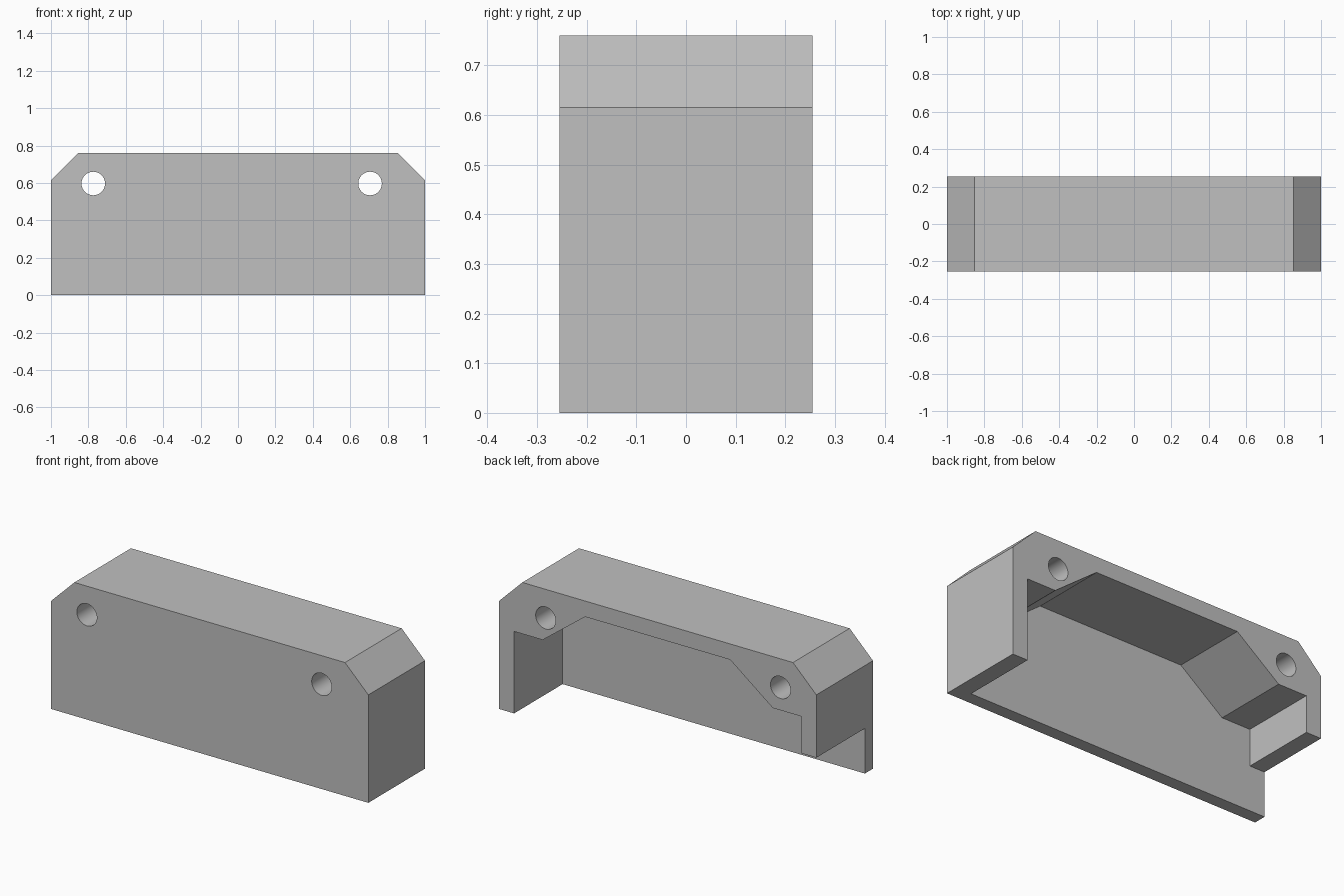
import bpy, bmesh, math
from mathutils import Matrix

cube = bpy.data.objects.get("Cube")
if cube:
    bpy.data.objects.remove(cube, do_unlink=True)

HALF_DEPTH = 0.255
PLATE_BACK = -0.182   # inner face of the front plate

grey = bpy.data.materials.new("light_grey")
grey.use_nodes = True
colour = (0.527, 0.527, 0.527, 1)
grey.diffuse_color = colour
grey.node_tree.nodes["Principled BSDF"].inputs["Base Color"].default_value = colour


def finish(name, bm):
    bmesh.ops.recalc_face_normals(bm, faces=bm.faces)
    mesh = bpy.data.meshes.new(name)
    bm.to_mesh(mesh)
    bm.free()
    mesh.materials.append(grey)
    obj = bpy.data.objects.new(name, mesh)
    bpy.context.collection.objects.link(obj)
    return obj


def prism(name, outline, y0, y1):
    """Extrude an x-z outline from y0 to y1."""
    bm = bmesh.new()
    face = bm.faces.new([bm.verts.new((x, y0, z)) for x, z in outline])
    new = bmesh.ops.extrude_face_region(bm, geom=[face])["geom"]
    verts = [v for v in new if isinstance(v, bmesh.types.BMVert)]
    bmesh.ops.translate(bm, verts=verts, vec=(0, y1 - y0, 0))
    return finish(name, bm)


def drill(name, x, z, radius):
    bm = bmesh.new()
    matrix = Matrix.Translation((x, 0, z)) @ Matrix.Rotation(math.pi / 2, 4, "X")
    bmesh.ops.create_cone(bm, cap_ends=True, segments=48, radius1=radius,
                          radius2=radius, depth=1, matrix=matrix)
    return finish(name, bm)


def mirrored(half):
    """Complete a left-to-centre outline with its mirror image."""
    return half + [(-x, z) for x, z in reversed(half)]


# Block with chamfered top corners
body = prism("housing", mirrored([(1, 0), (1, 0.615), (0.853, 0.76)]),
             -HALF_DEPTH, HALF_DEPTH)

# Rear pocket, with one side wall cut short at the bottom
pocket = mirrored([(0.905, -0.1), (0.905, 0.467), (0.725, 0.467), (0.457, 0.67)])
pocket[-1:] = [(-0.905, 0.257), (-1.1, 0.257), (-1.1, -0.1)]
cutters = [prism("pocket_cutter", pocket, PLATE_BACK, HALF_DEPTH + 0.1)]

# Through holes for the fixings
for side, x in (("left", 0.706), ("right", -0.774)):
    cutters.append(drill(side + "_hole_cutter", x, 0.597, 0.063))

bpy.ops.object.select_all(action="DESELECT")
body.select_set(True)
bpy.context.view_layer.objects.active = body
for cutter in cutters:
    cutter.hide_render = True
    mod = body.modifiers.new(cutter.name, "BOOLEAN")
    mod.operation = "DIFFERENCE"
    mod.solver = "EXACT"
    mod.object = cutter
    bpy.ops.object.modifier_apply(modifier=mod.name)
    bpy.data.objects.remove(cutter, do_unlink=True)

bpy.ops.object.shade_smooth_by_angle(angle=math.radians(20))
